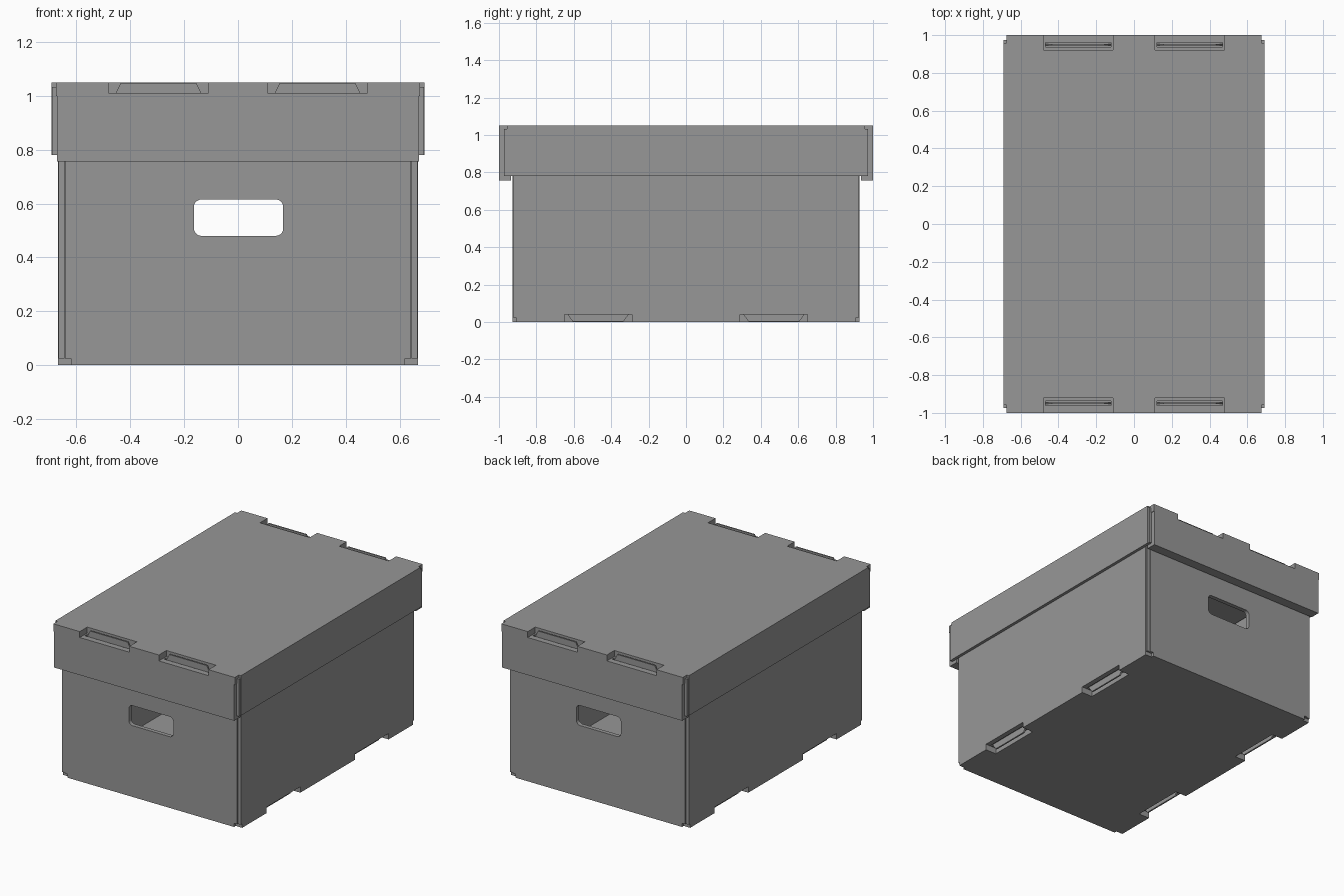
import bpy
import bmesh
from math import cos, sin, pi
from mathutils import Vector

if "Cube" in bpy.data.objects:
    bpy.data.objects.remove(bpy.data.objects["Cube"])

card = bpy.data.materials.new("grey cardboard")
card.use_nodes = True
GREY = (0.31, 0.31, 0.31, 1)
card.diffuse_color = GREY
card.node_tree.nodes["Principled BSDF"].inputs["Base Color"].default_value = GREY


def prism(name, outline, place, start, end):
    """Extrude a 2D outline; place(u, v, w) maps it into space."""
    bm = bmesh.new()
    rings = [[bm.verts.new(Vector(place(u, v, w))) for u, v in outline] for w in (start, end)]
    bm.faces.new(rings[0])
    bm.faces.new(rings[1])
    n = len(outline)
    for i in range(n):
        j = (i + 1) % n
        bm.faces.new((rings[0][i], rings[0][j], rings[1][j], rings[1][i]))
    bmesh.ops.recalc_face_normals(bm, faces=bm.faces)
    mesh = bpy.data.meshes.new(name)
    bm.to_mesh(mesh)
    bm.free()
    mesh.materials.append(card)
    obj = bpy.data.objects.new(name, mesh)
    bpy.context.collection.objects.link(obj)
    return obj


def along_x(u, v, w):
    return (w, u, v)


def along_y(u, v, w):
    return (u, w, v)


def along_z(u, v, w):
    return (u, v, w)


def box(name, x, y, z):
    outline = [(x[0], y[0]), (x[1], y[0]), (x[1], y[1]), (x[0], y[1])]
    return prism(name, outline, along_z, *z)


def span(sign, a, b):
    return tuple(sorted((sign * a, sign * b)))


def cut(obj, cutters):
    for cutter in cutters:
        mod = obj.modifiers.new("cut", "BOOLEAN")
        mod.operation = "DIFFERENCE"
        mod.solver = "EXACT"
        mod.object = cutter
        bpy.context.view_layer.objects.active = obj
        bpy.ops.object.modifier_apply(modifier=mod.name)


def trapezoid(centre, base, top, z_base, z_top):
    return [(centre - base, z_base), (centre + base, z_base),
            (centre + top, z_top), (centre - top, z_top)]


helpers = []

# Handle cutter with rounded corners
rounded = []
for k, (cx, cz) in enumerate(((0.14, 0.587), (-0.136, 0.587), (-0.136, 0.508), (0.14, 0.508))):
    for s in range(6):
        a = (k + s / 5) * pi / 2
        rounded.append((cx + 0.028 * cos(a), cz + 0.028 * sin(a)))
handle = prism("handle_cutter", rounded, along_y, -1.2, 1.2)
helpers.append(handle)

# Body: floor, end panels and double side walls
floor = box("body_floor", (-0.667, 0.667), (-0.908, 0.908), (0, 0.05))
half = [(0.62, 0), (0.62, 0.025), (0.642, 0.025), (0.642, 0.99)]
end_outline = half + [(-u, v) for u, v in reversed(half)]
for sign, side in ((-1, "front"), (1, "back")):
    panel = prism(side + "_panel", end_outline, along_y, *span(sign, 0.9, 0.928))
    cut(panel, [handle])

side_walls = []
for sign, side in ((1, "left"), (-1, "right")):
    wall = box(side + "_wall", span(sign, 0.615, 0.668), (-0.91, 0.91), (0, 0.99))
    side_walls.append(wall)
    # Narrow folded flaps beside the end panels
    for end in (-1, 1):
        box(side + "_corner_flap", span(sign, 0.644, 0.667), span(end, 0.9, 0.922), (0.025, 0.99))

# Locking notches and tabs along the bottom of the sides
notches = []
for sign in (-1, 1):
    for c in (-0.47, 0.47):
        notches.append(box("notch_cutter", span(sign, 0.588, 0.75), (c - 0.18, c + 0.18), (-0.1, 0.04)))
        notches.append(box("slot_cutter", span(sign, 0.607, 0.635), (c - 0.172, c + 0.172), (-0.1, 0.046)))
        prism("bottom_tab", trapezoid(c, 0.17, 0.135, 0.05, 0.002), along_x, *span(sign, 0.616, 0.626))
for part in [floor] + side_walls:
    cut(part, notches)
helpers += notches

# Lid: top sheet, thick end walls and thin side walls
lid_top = box("lid_top", (-0.676, 0.676), (-1, 1), (1.0, 1.05))
lid_ends = []
for sign, side in ((-1, "front"), (1, "back")):
    lid_ends.append(box("lid_" + side + "_wall", (-0.672, 0.672), span(sign, 0.935, 1), (0.757, 1.03)))
for sign, side in ((1, "left"), (-1, "right")):
    box("lid_" + side + "_wall", span(sign, 0.672, 0.692), (-0.957, 0.957), (0.78, 1.05))
    for end in (-1, 1):
        box("lid_corner_flap", span(sign, 0.672, 0.69), span(end, 0.957, 0.974), (0.78, 1.032))

# Locking notches and tabs along the lid ends
notches = []
for sign in (-1, 1):
    for c in (-0.295, 0.295):
        notches.append(box("notch_cutter", (c - 0.185, c + 0.185), span(sign, 0.92, 1.1), (1.01, 1.2)))
        notches.append(box("slot_cutter", (c - 0.174, c + 0.174), span(sign, 0.937, 0.961), (0.98, 1.2)))
        prism("lid_tab", trapezoid(c, 0.174, 0.14, 0.98, 1.048), along_y, *span(sign, 0.945, 0.954))
for part in [lid_top] + lid_ends:
    cut(part, notches)
helpers += notches

for cutter in helpers:
    bpy.data.objects.remove(cutter)
